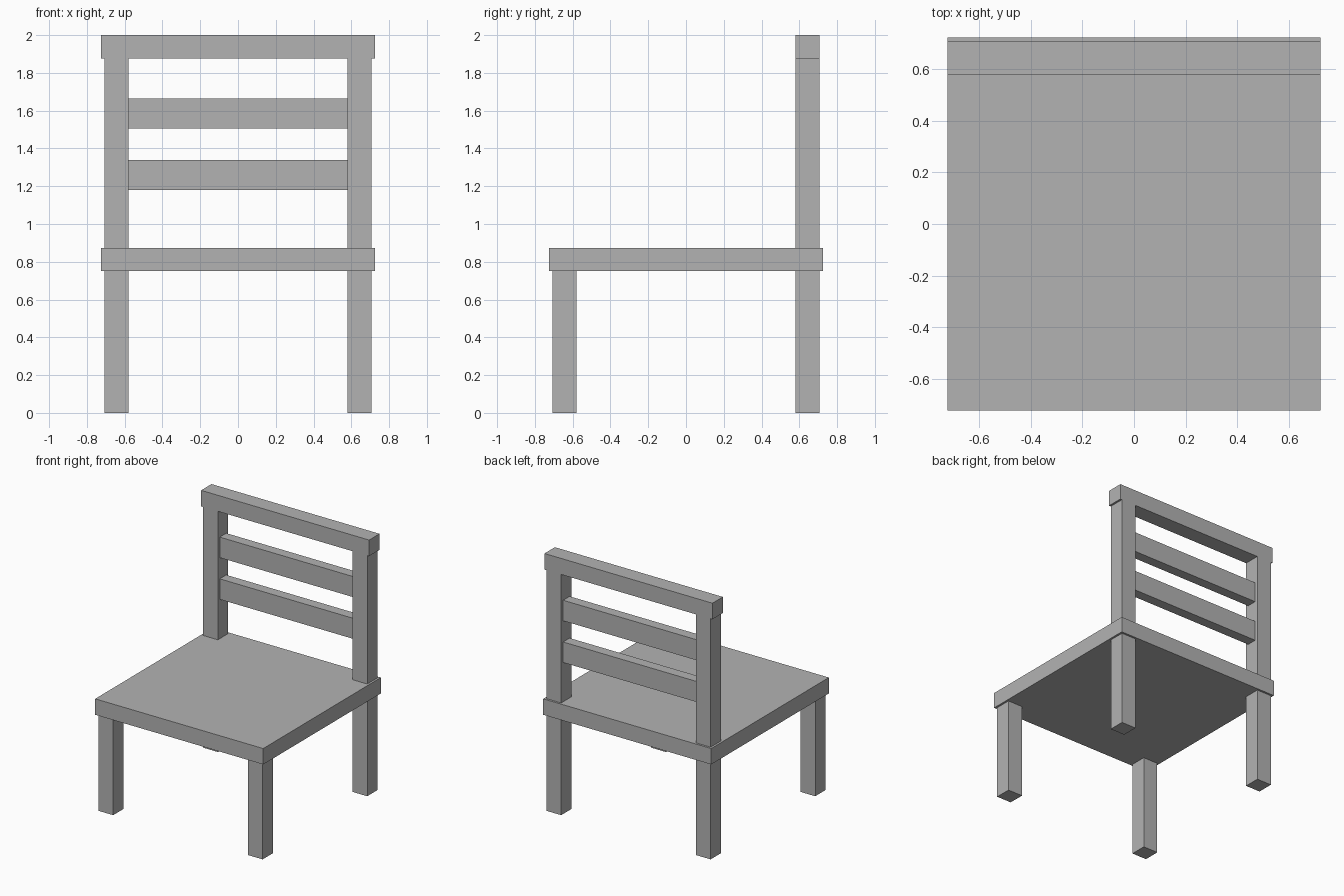
import bpy
import bmesh
from mathutils import Vector

cube = bpy.data.objects.get("Cube")
if cube:
    bpy.data.objects.remove(cube, do_unlink=True)

grey = bpy.data.materials.new("plain_grey")
grey.use_nodes = True
colour = (0.45, 0.45, 0.45, 1)
grey.diffuse_color = colour
grey.node_tree.nodes["Principled BSDF"].inputs["Base Color"].default_value = colour


def box(name, low, high):
    """Flat-shaded box between two opposite corners."""
    low, high = Vector(low), Vector(high)
    size = high - low
    bm = bmesh.new()
    bmesh.ops.create_cube(bm, size=1)
    bmesh.ops.scale(bm, vec=size, verts=bm.verts)
    mesh = bpy.data.meshes.new(name)
    bm.to_mesh(mesh)
    bm.free()
    mesh.materials.append(grey)
    obj = bpy.data.objects.new(name, mesh)
    obj.location = (low + high) / 2
    bpy.context.collection.objects.link(obj)
    return obj


INNER, OUTER, EDGE = 0.58, 0.708, 0.724   # post sides and seat overhang
SEAT_BOTTOM, SEAT_TOP = 0.75, 0.874
RAIL_BOTTOM, TOP = 1.875, 2.0

# Seat
box("seat", (-EDGE, -EDGE, SEAT_BOTTOM), (EDGE, EDGE, SEAT_TOP))

# Legs and back posts
for side, sx in (("left", 1), ("right", -1)):
    x0, x1 = sorted((sx * INNER, sx * OUTER))
    box(f"front_leg_{side}", (x0, -OUTER, 0), (x1, -INNER, SEAT_BOTTOM))
    box(f"back_leg_{side}", (x0, INNER, 0), (x1, OUTER, SEAT_BOTTOM))
    box(f"back_post_{side}", (x0, INNER, SEAT_TOP), (x1, OUTER, RAIL_BOTTOM))

# Top rail
box("top_rail", (-EDGE, INNER, RAIL_BOTTOM), (EDGE, OUTER, TOP))

# Thinner slats set between the posts
for name, z in (("lower_slat", 1.18), ("upper_slat", 1.505)):
    box(name, (-INNER, 0.604, z), (INNER, 0.684, z + 0.16))
